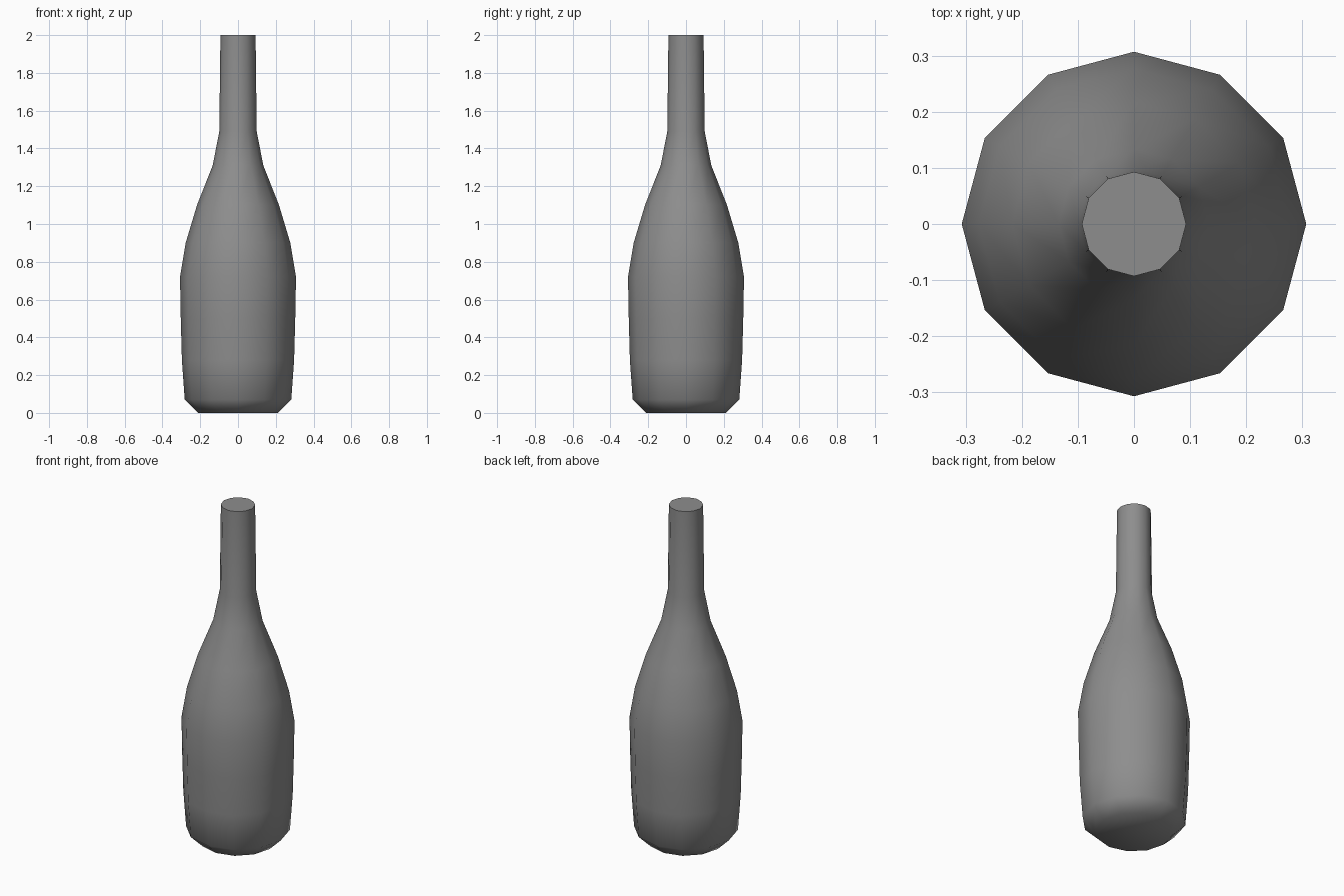
import bpy, bmesh, math

cube = bpy.data.objects.get("Cube")
if cube:
    bpy.data.objects.remove(cube, do_unlink=True)

SIDES = 12

# Grey bottle material
grey = bpy.data.materials.new("bottle_grey")
grey.use_nodes = True
colour = (0.27, 0.27, 0.27, 1)
grey.diffuse_color = colour
grey.node_tree.nodes["Principled BSDF"].inputs["Base Color"].default_value = colour

# Bottle profile as (radius, height), from base to mouth
profile = [(0.21, 0), (0.282, 0.07), (0.297, 0.28), (0.303, 0.5), (0.307, 0.72),
           (0.277, 0.9), (0.217, 1.1), (0.134, 1.31), (0.099, 1.49), (0.093, 2)]


def lathe(name, points, material):
    bm = bmesh.new()
    rings = []
    for radius, z in points:
        angles = [math.tau * i / SIDES for i in range(SIDES)]
        rings.append([bm.verts.new((radius * math.cos(a), radius * math.sin(a), z))
                      for a in angles])
    for low, high in zip(rings, rings[1:]):
        for i in range(SIDES):
            j = (i + 1) % SIDES
            bm.faces.new((low[i], low[j], high[j], high[i]))
    bm.faces.new(rings[0][::-1])
    bm.faces.new(rings[-1])
    mesh = bpy.data.meshes.new(name)
    bm.to_mesh(mesh)
    bm.free()
    mesh.materials.append(material)
    obj = bpy.data.objects.new(name, mesh)
    bpy.context.collection.objects.link(obj)
    return obj


# Smooth glass body with a crisp, flat mouth
bottle = lathe("bottle", profile, grey)
bpy.ops.object.select_all(action="DESELECT")
bottle.select_set(True)
bpy.context.view_layer.objects.active = bottle
bpy.ops.object.shade_smooth_by_angle(angle=math.radians(60))
